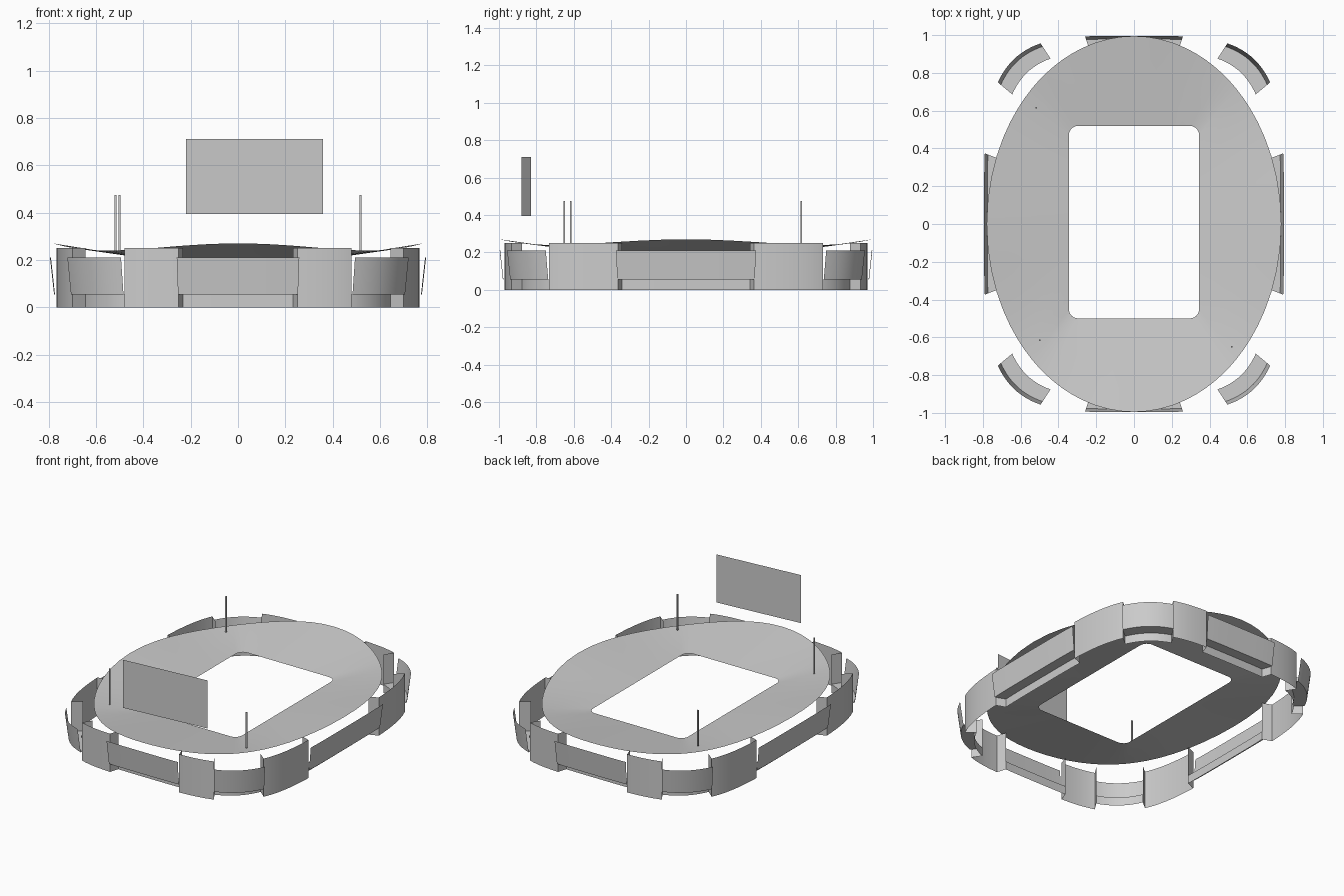
import bpy
from math import sin, cos, pi, atan2, radians, copysign

if "Cube" in bpy.data.objects:
    bpy.data.objects.remove(bpy.data.objects["Cube"])

A, B = 0.77, 0.972          # half width and half depth of the outer wall
INSET = 0.06                # depth of the recesses
LEDGE, PANEL_TOP, WALL_TOP = 0.055, 0.21, 0.25


def make_object(name, verts, faces):
    mesh = bpy.data.meshes.new(name)
    mesh.from_pydata(verts, [], faces)
    mesh.update()
    obj = bpy.data.objects.new(name, mesh)
    bpy.context.collection.objects.link(obj)
    bpy.ops.object.select_all(action='DESELECT')
    obj.select_set(True)
    bpy.context.view_layer.objects.active = obj
    bpy.ops.object.shade_smooth_by_angle(angle=radians(25))
    return obj


def outline(t, d):
    """Point on the rounded-rectangle plan, moved inward by d."""
    f = lambda v: copysign(abs(v) ** 0.5, v) if abs(v) > 1e-9 else 0.0
    return (A - d) * f(cos(t)), (B - d) * f(sin(t))


def strip(name, t0, t1, profile, n=14, skip_ends=True):
    """Sweep an open (inset, z) profile along the plan between two angles."""
    m = len(profile)
    verts, faces = [], []
    for i in range(n + 1):
        t = radians(t0 + (t1 - t0) * i / n)
        verts += [(*outline(t, d), z) for d, z in profile]
    for i in range(n):
        for j in range(m - 1):
            a = i * m + j
            faces.append((a, a + m, a + m + 1, a + 1))
    if not skip_ends:       # returns into the recess at both ends
        for t in (t0, t1):
            k = len(verts)
            for d, z in ((0, 0), (INSET, 0), (INSET, WALL_TOP), (0, WALL_TOP)):
                verts.append((*outline(radians(t), d), z))
            faces.append((k, k + 1, k + 2, k + 3) if t == t1 else (k + 3, k + 2, k + 1, k))
    return make_object(name, verts, faces)


# Outer wall: full-height segments alternating with recessed, leaning panels
wall = [(0, 0), (0, WALL_TOP)]
recess = [(INSET, 0), (INSET, LEDGE), (-0.007, LEDGE), (-0.024, PANEL_TOP)]
S, C0, C1, F = 8.1, 34.5, 67.2, 83.9
for q in range(4):
    def span(a, b):
        # mirror the angles in every second quadrant
        return (q * 90 + a, q * 90 + b) if q % 2 == 0 else (q * 90 + 90 - b, q * 90 + 90 - a)
    strip(f"side_wall_{q}", *span(S, C0), wall, skip_ends=False)
    strip(f"end_wall_{q}", *span(C1, F), wall, skip_ends=False)
    strip(f"corner_panel_{q}", *span(C0, C1), recess)
for k in range(4):
    h = S if k % 2 == 0 else 90 - F
    strip(f"straight_panel_{k}", k * 90 - h, k * 90 + h, recess, n=8)

# Roof: shallow funnel from a wavy elliptical rim to a rounded rectangular opening
HX, HY, R, CY = 0.345, 0.51, 0.05, 0.01
corners = [(HX - R, HY - R, 0), (R - HX, HY - R, 90), (R - HX, R - HY, 180), (HX - R, R - HY, 270)]
hole = []
for cx, cy, a0 in corners:
    arc = [(cx + R * cos(radians(a0 + 15 * i)), cy + R * sin(radians(a0 + 15 * i))) for i in range(7)]
    if hole:
        p, r = hole[-1], arc[0]
        hole += [(p[0] + (r[0] - p[0]) * i / 16, p[1] + (r[1] - p[1]) * i / 16) for i in range(1, 16)]
    hole += arc
p, r = hole[-1], hole[0]
hole += [(p[0] + (r[0] - p[0]) * i / 16, p[1] + (r[1] - p[1]) * i / 16) for i in range(1, 16)]
verts, faces, rings = [], [], 5
for x, y in hole:
    t = atan2(y, x / 0.78)
    ox, oy, oz = 0.78 * cos(t), 0.995 * sin(t), 0.255 + 0.015 * cos(4 * t)
    for j in range(rings):
        s = j / (rings - 1)
        verts.append((x + (ox - x) * s, (y + CY) * (1 - s) + oy * s, 0.2 + (oz - 0.2) * s))
n = len(hole)
for i in range(n):
    for j in range(rings - 1):
        a, b = i * rings + j, (i + 1) % n * rings + j
        faces.append((a, a + 1, b + 1, b))
make_object("roof", verts, faces)

# Display board: thin upright sheet, slightly turned
make_object("display_board",
            [(-0.22, -0.88, 0.395), (0.36, -0.83, 0.395), (0.36, -0.83, 0.71), (-0.22, -0.88, 0.71)],
            [(0, 1, 2, 3)])

# Slim masts standing on the roof
for i, (x, y) in enumerate([(-0.50, -0.615), (-0.517, 0.615), (0.518, -0.65)]):
    bpy.ops.mesh.primitive_cube_add(size=1, location=(x, y, 0.358))
    mast = bpy.context.object
    mast.name = f"mast_{i}"
    mast.scale = (0.008, 0.008, 0.235)
